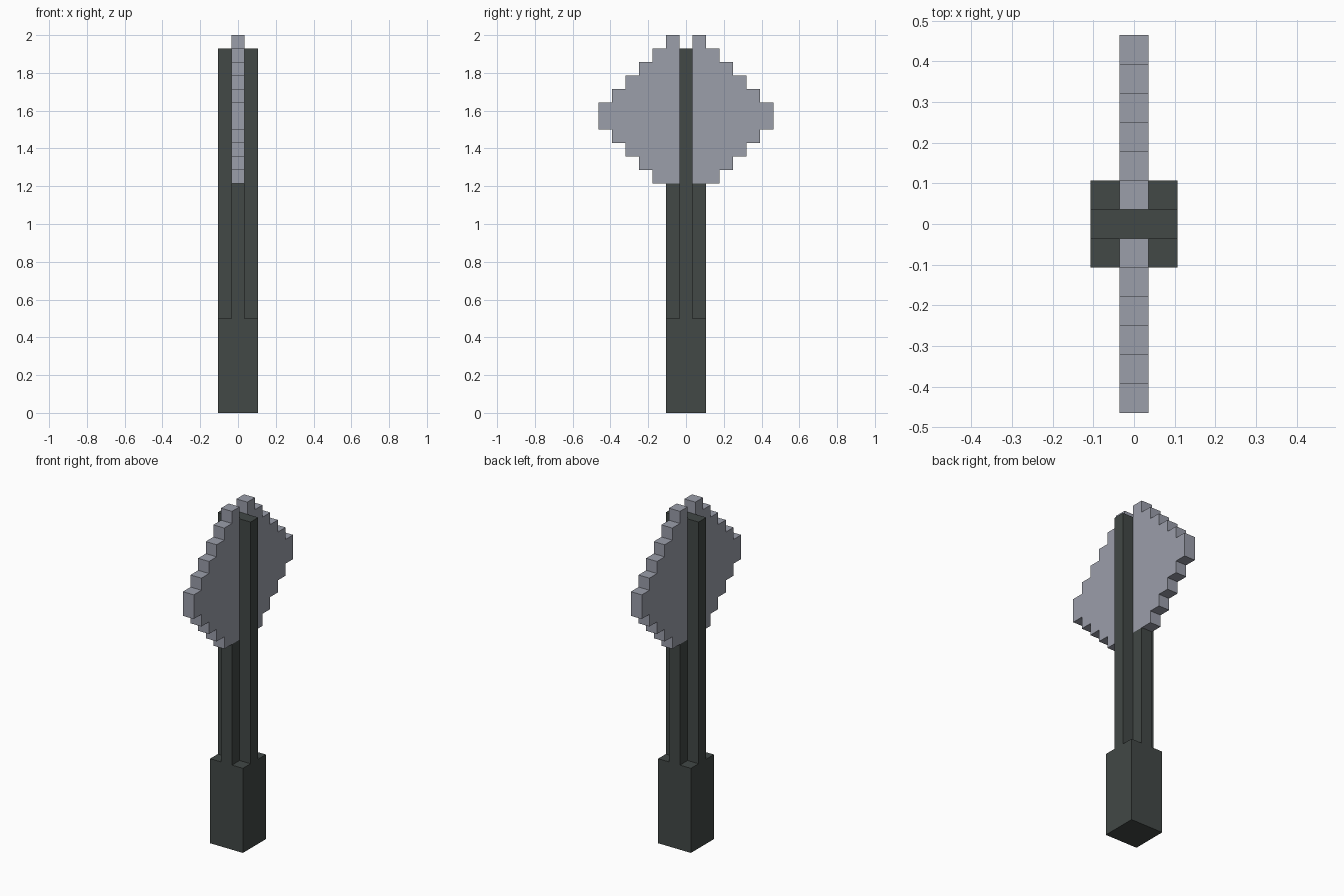
import bpy
import bmesh
from mathutils import Vector

cube = bpy.data.objects.get("Cube")
if cube:
    bpy.data.objects.remove(cube, do_unlink=True)

U = 2 / 28  # one block unit


def make_material(name, rgb):
    mat = bpy.data.materials.new(name)
    mat.use_nodes = True
    mat.diffuse_color = (*rgb, 1)
    mat.node_tree.nodes["Principled BSDF"].inputs["Base Color"].default_value = (*rgb, 1)
    return mat


def prism(name, outline, offset, material):
    """Extrude a closed outline, given in block units, along an offset."""
    bm = bmesh.new()
    face = bm.faces.new([bm.verts.new(Vector(p) * U) for p in outline])
    result = bmesh.ops.extrude_face_region(bm, geom=[face], use_keep_orig=True)
    moved = [g for g in result["geom"] if isinstance(g, bmesh.types.BMVert)]
    bmesh.ops.translate(bm, verts=moved, vec=Vector(offset) * U)
    bmesh.ops.recalc_face_normals(bm, faces=bm.faces[:])
    mesh = bpy.data.meshes.new(name)
    bm.to_mesh(mesh)
    bm.free()
    mesh.materials.append(material)
    obj = bpy.data.objects.new(name, mesh)
    bpy.context.scene.collection.objects.link(obj)
    return obj


def box(name, half_x, half_y, bottom, top, material):
    corners = [(-1, -1), (1, -1), (1, 1), (-1, 1)]
    outline = [(x * half_x, y * half_y, bottom) for x, y in corners]
    return prism(name, outline, (0, 0, top - bottom), material)


dark = make_material("dark handle", (0.054, 0.065, 0.061))
steel = make_material("grey steel", (0.328, 0.342, 0.402))

# Handle: square grip, full-height flat core, and ribs that end under the blades
box("grip", 1.5, 1.5, 0, 7, dark)
box("shaft_core", 1.5, 0.5, 7, 27, dark)
for side, name in ((-1, "front_rib"), (1, "back_rib")):
    rib = [(x, side * y, 7) for x, y in ((-.5, .5), (.5, .5), (.5, 1.5), (-.5, 1.5))]
    prism(name, rib, (0, 0, 10), dark)

# Blades: stepped outline, one column of blocks at a time
upper, lower = [], []
for column in range(6):
    top = 28 - column
    bottom = 17 + max(0, column - 1)
    for y in (column + 0.5, column + 1.5):
        upper.append((y, top))
        lower.append((y, bottom))
outline = []
for point in upper + lower[::-1]:
    if point not in outline:
        outline.append(point)

for side, name in ((-1, "front_blade"), (1, "back_blade")):
    prism(name, [(-0.5, side * y, z) for y, z in outline], (1, 0, 0), steel)
